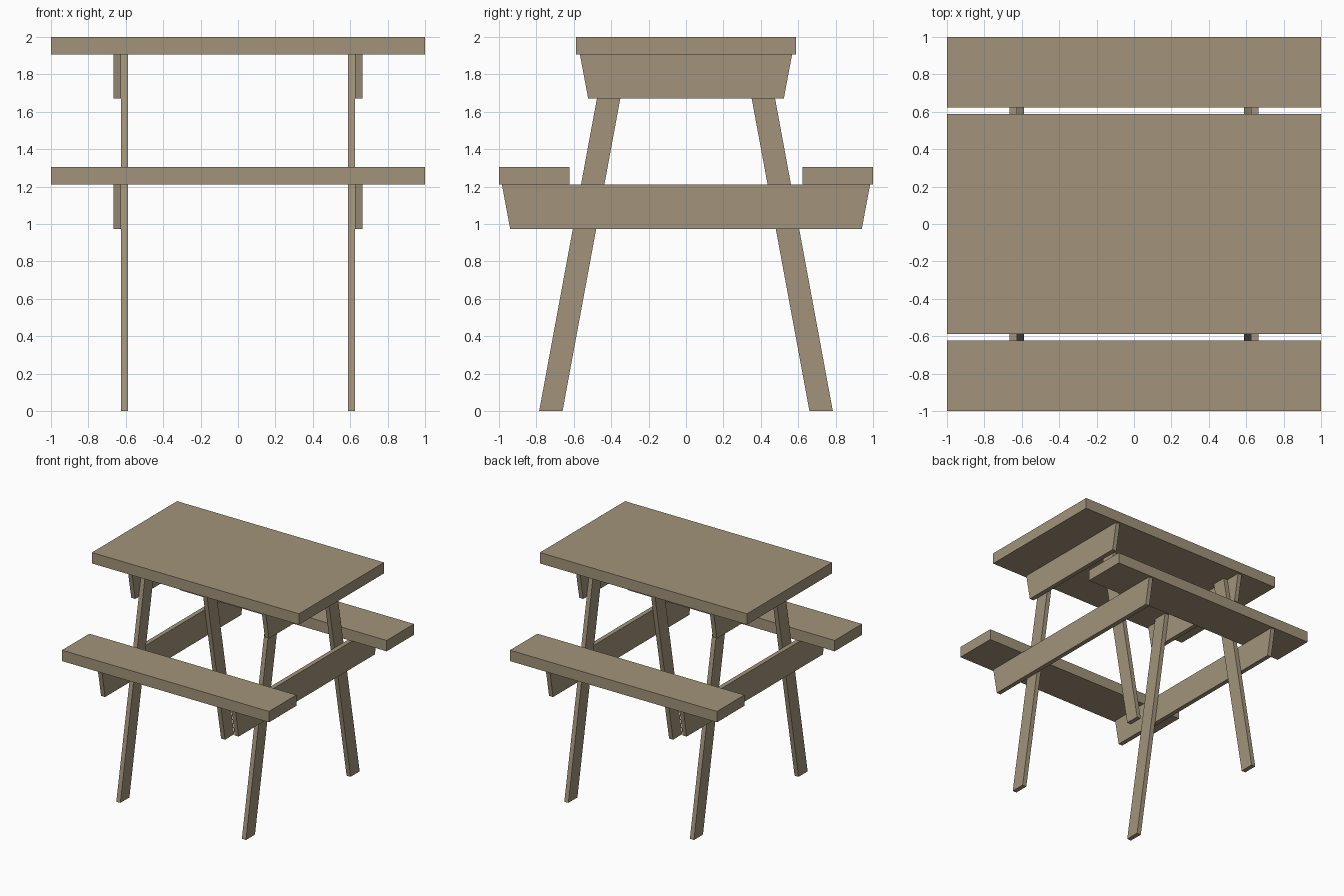
import bpy

if "Cube" in bpy.data.objects:
    bpy.data.objects.remove(bpy.data.objects["Cube"])

wood = bpy.data.materials.new("weathered wood")
wood.diffuse_color = (0.36, 0.295, 0.197, 1)
wood.use_nodes = True
wood.node_tree.nodes["Principled BSDF"].inputs["Base Color"].default_value = wood.diffuse_color


def board(name, profile, x0, x1):
    """Extrude a counter-clockwise (y, z) profile along x from x0 to x1."""
    n = len(profile)
    verts = [(x, y, z) for x in (x0, x1) for y, z in profile]
    faces = [tuple(reversed(range(n))), tuple(range(n, 2 * n))]
    faces += [(i, (i + 1) % n, (i + 1) % n + n, i + n) for i in range(n)]
    mesh = bpy.data.meshes.new(name)
    mesh.from_pydata(verts, [], faces)
    mesh.materials.append(wood)
    obj = bpy.data.objects.new(name, mesh)
    bpy.context.collection.objects.link(obj)
    return obj


def rect(y0, y1, z0, z1):
    return [(y0, z0), (y1, z0), (y1, z1), (y0, z1)]


def taper(bottom, top, z0, z1):
    return [(-bottom, z0), (bottom, z0), (top, z1), (-top, z1)]


# Table top and the two benches
board("table_top", rect(-0.587, 0.587, 1.905, 2.0), -1, 1)
board("front_bench", rect(-1, -0.623, 1.21, 1.305), -1, 1)
board("back_bench", rect(0.623, 1, 1.21, 1.305), -1, 1)

# Splayed leg profile, from the ground to the underside of the top
leg = [(0.66, 0), (0.785, 0), (0.433, 1.905), (0.308, 1.905)]
leg_front = [(-y, z) for y, z in reversed(leg)]

for side, s in (("left", -1), ("right", 1)):
    # Legs
    inner = sorted((s * 0.587, s * 0.626))
    board(side + "_back_leg", leg, *inner)
    board(side + "_front_leg", leg_front, *inner)
    # Cross braces on the outside of the legs
    outer = sorted((s * 0.626, s * 0.665))
    board(side + "_top_brace", taper(0.523, 0.567, 1.67, 1.905), *outer)
    board(side + "_bench_brace", taper(0.94, 0.984, 0.973, 1.21), *outer)
